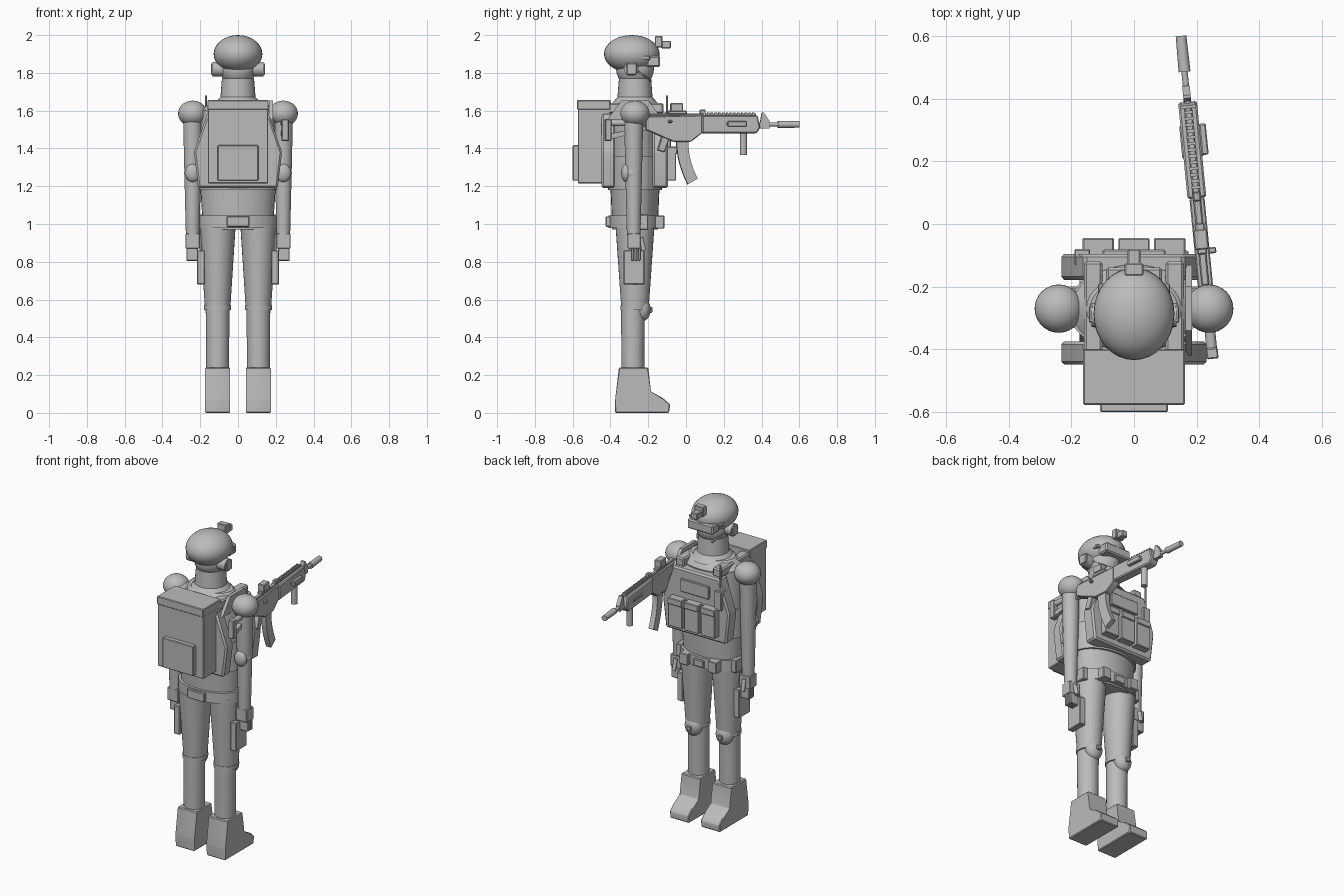
import bpy, bmesh, math
from mathutils import Vector, Matrix

cube = bpy.data.objects.get("Cube")
if cube:
    bpy.data.objects.remove(cube, do_unlink=True)

grey = bpy.data.materials.new("plain_grey")
grey.use_nodes = True
tone = (.5, .5, .5, 1)
grey.diffuse_color = tone
grey.node_tree.nodes["Principled BSDF"].inputs["Base Color"].default_value = tone
parts = []
SIDES = (-1, 1)
BODY_Y = -.27
LEG_X = .108
ARM_X = .24


def finish(name, bm, bevel=0):
    if bevel:
        bmesh.ops.bevel(bm, geom=bm.edges[:], offset=bevel, segments=1, affect='EDGES')
    bmesh.ops.recalc_face_normals(bm, faces=bm.faces[:])
    mesh = bpy.data.meshes.new(name)
    bm.to_mesh(mesh)
    bm.free()
    mesh.materials.append(grey)
    ob = bpy.data.objects.new(name, mesh)
    bpy.context.scene.collection.objects.link(ob)
    parts.append(ob)


def box(name, width, back, front, bottom, top, x=0, bevel=.004):
    bm = bmesh.new()
    bmesh.ops.create_cube(bm, size=1)
    size = Vector((width, front - back, top - bottom))
    centre = Vector((x, (back + front) / 2, (bottom + top) / 2))
    for vert in bm.verts:
        vert.co = centre + vert.co * size
    finish(name, bm, bevel)


def ball(name, centre, radii):
    bm = bmesh.new()
    bmesh.ops.create_uvsphere(bm, u_segments=32, v_segments=18, radius=1)
    shape = Matrix.Translation(centre) @ Matrix.Diagonal((*radii, 1))
    bmesh.ops.transform(bm, matrix=shape, verts=bm.verts)
    finish(name, bm)


def rod(name, start, end, radius, end_radius=None, sides=24):
    start, end = Vector(start), Vector(end)
    bm = bmesh.new()
    bmesh.ops.create_cone(bm, cap_ends=True, segments=sides, radius1=radius,
                          radius2=end_radius or radius, depth=(end - start).length)
    turn = (end - start).to_track_quat('Z', 'Y').to_matrix().to_4x4()
    bmesh.ops.transform(bm, matrix=Matrix.Translation((start + end) / 2) @ turn, verts=bm.verts)
    finish(name, bm)


def tube(name, bottom, top, radius, top_radius=None, x=0, y=BODY_Y, squash=1):
    """Upright tapered tube; squash scales its depth."""
    bm = bmesh.new()
    bmesh.ops.create_cone(bm, cap_ends=True, segments=32, radius1=radius,
                          radius2=top_radius or radius, depth=top - bottom)
    shape = Matrix.Translation((x, y, (bottom + top) / 2)) @ Matrix.Diagonal((1, squash, 1, 1))
    bmesh.ops.transform(bm, matrix=shape, verts=bm.verts)
    finish(name, bm)


def prism(name, outline, low, high, axis='x', bevel=0):
    """Outline in (y, z) swept along x, or in (x, z) swept along y."""
    bm = bmesh.new()
    ends = []
    for d in (low, high):
        ends.append([bm.verts.new((d, a, z) if axis == 'x' else (a, d, z)) for a, z in outline])
    for end in ends:
        bm.faces.new(end)
    for i in range(len(outline)):
        near, far = ends
        bm.faces.new((near[i - 1], near[i], far[i], far[i - 1]))
    finish(name, bm, bevel)


def slab(name, outline, width, x=0, bevel=0):
    """Side outline with a thickness centred on x."""
    prism(name, outline, x - width / 2, x + width / 2, bevel=bevel)


# Head and helmet
ball("head", centre=(0, BODY_Y, 1.82), radii=(.095, .1, .095))
ball("helmet", centre=(0, -.287, 1.9), radii=(.129, .147, .1))
tube("neck", bottom=1.67, top=1.77, radius=.093, top_radius=.085)
tube("collar", bottom=1.63, top=1.68, radius=.13, top_radius=.085)
box("goggles", width=.18, back=-.21, front=-.138, bottom=1.83, top=1.89, bevel=.008)
box("helmet_mount", width=.06, back=-.165, front=-.125, bottom=1.935, top=1.995)
box("helmet_scope", width=.04, back=-.13, front=-.08, bottom=1.93, top=1.97)
for side in SIDES:
    rod("ear_cup", (side * .08, -.29, 1.82), (side * .135, -.29, 1.82), radius=.038)
    box("ear_cup_cover", x=side * .137, width=.014, back=-.315, front=-.26, bottom=1.79, top=1.85)
    box("goggle_strap", x=side * .1, width=.03, back=-.275, front=-.19, bottom=1.87, top=1.89)
    rod("chin_strap", (side * .1, BODY_Y, 1.82), (side * .05, -.185, 1.76), radius=.006, sides=8)

# Torso and belt
tube("lower_torso", bottom=.97, top=1.2, radius=.185, top_radius=.2, squash=.65)
tube("upper_torso", bottom=1.2, top=1.6, radius=.2, squash=.67)
tube("shoulder_slope", bottom=1.6, top=1.65, radius=.2, top_radius=.14, squash=.7)
tube("vest_band", bottom=1.18, top=1.36, radius=.21, squash=.68)
tube("belt", bottom=.98, top=1.045, radius=.206, squash=.68)
box("belt_buckle", width=.07, back=-.15, front=-.122, bottom=.985, top=1.03)
box("belt_back_pouch", width=.12, back=-.425, front=-.39, bottom=.985, top=1.04)
for side in SIDES:
    box("belt_pouch", x=side * .1, width=.06, back=-.19, front=-.115, bottom=.975, top=1.045)
    box("belt_side_pouch", x=side * .19, width=.04, back=-.27, front=-.2, bottom=.97, top=1.05)

# Vest plates with mirrored outline
half = [(.21, 1.19), (.233, 1.38), (.16, 1.59)]
plate = half + [(-x, z) for x, z in reversed(half)]
prism("front_plate", plate, low=-.178, high=-.095, axis='y', bevel=.01)
prism("back_plate", plate, low=-.448, high=-.375, axis='y', bevel=.01)
for column in (-1, 0, 1):
    x = column * .114
    box("magazine_pouch", x=x, width=.1, back=-.1, front=-.052, bottom=1.23, top=1.385)
    box("magazine_pouch_flap", x=x, width=.1, back=-.1, front=-.045, bottom=1.37, top=1.41)
box("chest_pocket", width=.2, back=-.1, front=-.082, bottom=1.45, top=1.53)
box("radio", x=-.165, width=.05, back=-.13, front=-.08, bottom=1.4, top=1.52)
rod("antenna", (-.17, -.1, 1.5), (-.17, -.1, 1.68), radius=.005, sides=8)
for side in SIDES:
    box("shoulder_strap", x=side * .13, width=.06, back=-.42, front=-.12, bottom=1.585, top=1.64, bevel=.008)
slab("sling", [(-.42, 1.55), (-.34, 1.655), (-.2, 1.655), (-.13, 1.56)], x=.175, width=.02)

# Backpack
box("backpack", width=.32, back=-.572, front=-.4, bottom=1.215, top=1.62)
box("backpack_lid", width=.324, back=-.577, front=-.4, bottom=1.605, top=1.656)
box("backpack_pocket", width=.216, back=-.6, front=-.56, bottom=1.23, top=1.417)

# Arms
for side in SIDES:
    x = side * ARM_X
    ball("shoulder", centre=(x, BODY_Y, 1.585), radii=(.077, .077, .068))
    tube("upper_arm", x=x, y=-.277, bottom=1.27, top=1.58, radius=.044, top_radius=.051)
    ball("elbow", centre=(x, -.28, 1.27), radii=(.045, .047, .048))
    ball("elbow_pad", centre=(x, -.317, 1.27), radii=(.04, .026, .048))
    tube("forearm", x=x, y=-.277, bottom=.94, top=1.27, radius=.036, top_radius=.044)
    box("glove_palm", x=x, width=.076, back=-.31, front=-.24, bottom=.87, top=.95)
    for finger in range(3):
        back = -.291 + finger * .018
        box("finger", x=x + side * .003, width=.06, back=back, front=back + .016, bottom=.805, top=.875)
    rod("thumb", (x, -.24, .93), (x, -.222, .86), radius=.012, sides=12)

# Legs and boots
boot = [(-.375, 0), (-.375, .07), (-.355, .24), (-.2, .24), (-.19, .11), (-.12, .077), (-.084, .045), (-.09, 0)]
for side in SIDES:
    x = side * LEG_X
    tube("thigh", x=x, bottom=.55, top=1, radius=.067, top_radius=.096, squash=1.08)
    tube("shin", x=x, y=-.281, bottom=.2, top=.56, radius=.06, top_radius=.063)
    tube("knee_strap", x=x, y=-.275, bottom=.545, top=.568, radius=.071)
    ball("knee_pad", centre=(x, -.231, .548), radii=(.055, .044, .062))
    box("knee_pad_knob", x=x, width=.028, back=-.2, front=-.178, bottom=.53, top=.56)
    box("thigh_holster", x=side * .197, width=.04, back=-.33, front=-.22, bottom=.68, top=.86)
    box("holster_hanger", x=side * .197, width=.016, back=-.3, front=-.25, bottom=.85, top=1)
    slab("boot", boot, x=x, width=.132, bevel=.005)

# Rifle, built along y at x = 0 and then swung into place
BORE = 1.527
body_count = len(parts)
rod("suppressor", (0, .485, BORE), (0, .6, BORE), radius=.019, end_radius=.017)
rod("barrel", (0, .37, BORE), (0, .5, BORE), radius=.01, sides=16)
slab("front_sight", [(.385, 1.505), (.44, 1.505), (.44, 1.545), (.41, 1.59), (.4, 1.59)], width=.024)
slab("handguard", [(.08, 1.48), (.37, 1.48), (.39, 1.51), (.375, 1.575), (.08, 1.575)], width=.06, bevel=.006)
box("top_rail", width=.024, back=-.2, front=.37, bottom=1.57, top=1.585)
for tooth in range(14):
    back = .09 + tooth * .02
    box("rail_tooth", width=.028, back=back, front=back + .01, bottom=1.58, top=1.59, bevel=0)
box("handguard_slot", width=.068, back=.21, front=.315, bottom=1.52, top=1.54)
box("side_light", x=.04, width=.022, back=.215, front=.315, bottom=1.515, top=1.545)
slab("receiver", [(-.22, 1.5), (-.07, 1.435), (.02, 1.435), (.08, 1.48), (.08, 1.575), (-.22, 1.57)],
     width=.048, bevel=.004)
box("bolt_handle", x=.032, width=.026, back=-.1, front=-.08, bottom=1.535, top=1.55)
box("sight_base", width=.032, back=-.1, front=0, bottom=1.58, top=1.6)
box("sight_body", width=.044, back=-.085, front=-.02, bottom=1.595, top=1.64)
box("rear_sight", width=.024, back=.07, front=.1, bottom=1.58, top=1.605)
slab("pistol_grip", [(-.125, 1.485), (-.08, 1.485), (-.118, 1.38), (-.157, 1.39)], width=.036, bevel=.004)

# Curved magazine follows an arc that leans forward as it drops
front_edge, rear_edge = [], []
for step in range(6):
    drop = step / 5
    lean = .06 * drop ** 2
    rear_edge.append((lean - .055, 1.45 - .24 * drop))
    front_edge.append((lean + .008 - .01 * drop, 1.45 - .21 * drop))
slab("magazine", rear_edge + front_edge[::-1], width=.032)

rod("foregrip", (0, .303, 1.365), (0, .303, 1.485), radius=.019, sides=16)
rod("stock_tube", (0, -.42, 1.535), (0, -.2, 1.535), radius=.017, sides=16)
slab("stock_strut", [(-.42, 1.445), (-.2, 1.5), (-.2, 1.52), (-.42, 1.475)], width=.024)
box("stock_butt", width=.038, back=-.435, front=-.4, bottom=1.44, top=1.555)
muzzle = Vector((0, .6, 0))
swing = (Matrix.Translation(muzzle + Vector((.15, 0, 0)))
         @ Matrix.Rotation(math.radians(5.6), 4, 'Z') @ Matrix.Translation(-muzzle))
for ob in parts[body_count:]:
    ob.data.transform(swing)

# Smooth round parts, keep edges sharp
bpy.ops.object.select_all(action='DESELECT')
for ob in parts:
    ob.select_set(True)
bpy.context.view_layer.objects.active = parts[0]
bpy.ops.object.shade_smooth_by_angle(angle=math.radians(32))
